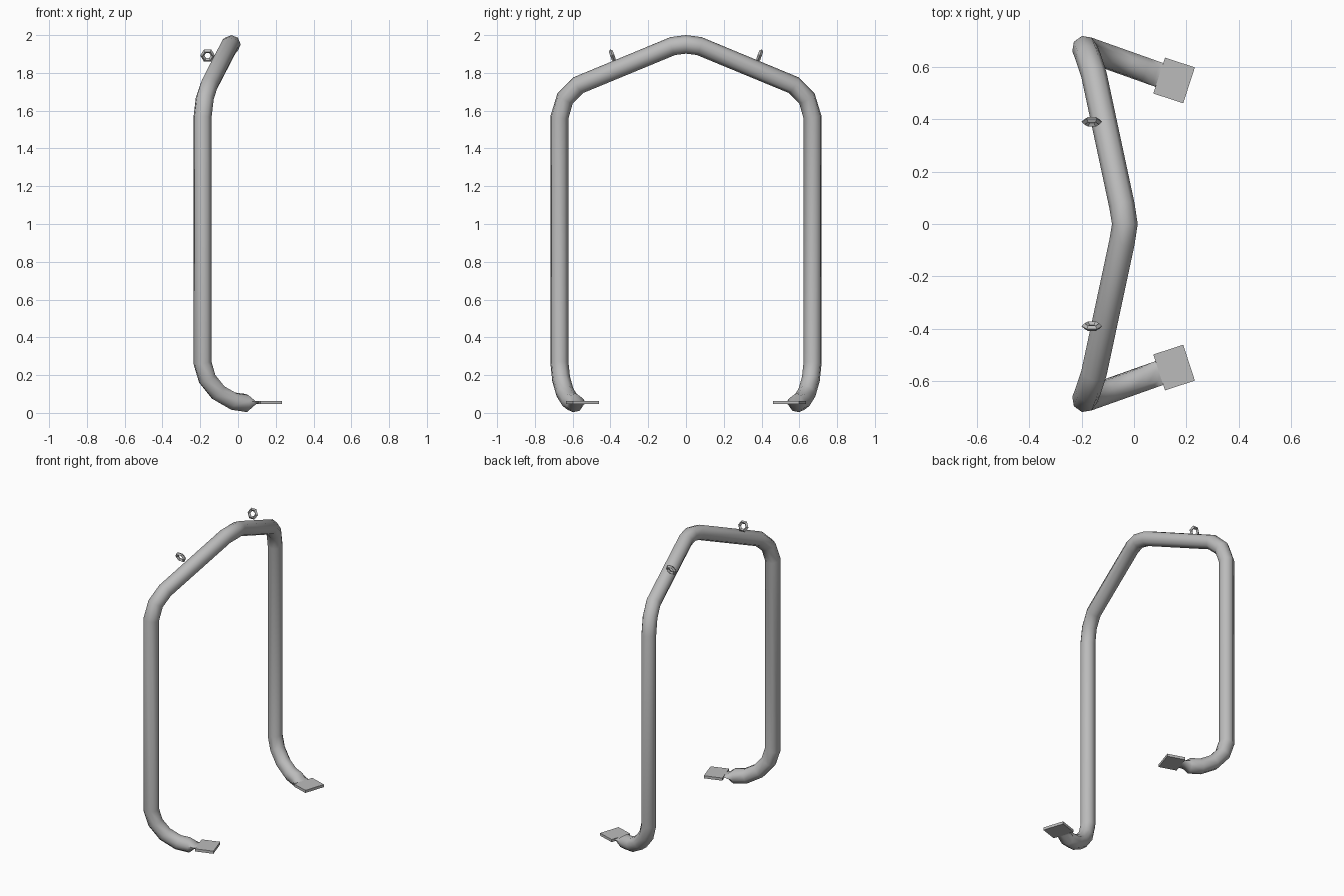
import bpy, bmesh
from math import radians, pi, cos, sin
from mathutils import Vector

cube = bpy.data.objects.get("Cube")
if cube:
    bpy.data.objects.remove(cube, do_unlink=True)

SIDES = 8
RADIUS = 0.049


def make_material(name, rgb):
    mat = bpy.data.materials.new(name)
    mat.use_nodes = True
    colour = (*rgb, 1.0)
    mat.diffuse_color = colour
    mat.node_tree.nodes["Principled BSDF"].inputs["Base Color"].default_value = colour
    return mat


steel = make_material("grey steel", (0.5, 0.5, 0.5))


def foot_y(x):
    """The foot runs inward as it runs forward."""
    return 0.67 - (x + 0.188) * 0.355


def sweep(name, path):
    """Sweep a round section along (x, y, z, flatness) points."""
    points = [Vector(p[:3]) for p in path]
    bm = bmesh.new()
    tangent, normal = Vector((0, 1, 0)), Vector((0, 0, 1))
    rings = []
    for i, point in enumerate(points):
        if i > 0:
            before = (point - points[i - 1]).normalized()
            after = (points[min(i + 1, len(points) - 1)] - point).normalized()
            new_tangent = (before + after).normalized()
            normal = tangent.rotation_difference(new_tangent) @ normal
            tangent = new_tangent
        side = tangent.cross(normal)
        ring = []
        for k in range(SIDES):
            a = 2 * pi * k / SIDES
            offset = (normal * cos(a) + side * sin(a)) * RADIUS
            offset.z *= path[i][3]
            ring.append(bm.verts.new(point + offset))
        rings.append(ring)
    for a, b in zip(rings, rings[1:]):
        for k in range(SIDES):
            n = (k + 1) % SIDES
            bm.faces.new((a[k], a[n], b[n], b[k]))
    bm.faces.new(rings[-1])
    bmesh.ops.recalc_face_normals(bm, faces=bm.faces)
    mesh = bpy.data.meshes.new(name)
    bm.to_mesh(mesh)
    bm.free()
    obj = bpy.data.objects.new(name, mesh)
    bpy.context.collection.objects.link(obj)
    mesh.materials.append(steel)
    return obj


# Bent tube: half of the hoop, from the peak down to the flattened foot
upper = [(-0.035, 0, 1.951, 1), (-0.046, 0.07, 1.942, 1),
         (-0.153, 0.57, 1.735, 1), (-0.176, 0.64, 1.665, 1),
         (-0.188, 0.67, 1.565, 1)]
lower = [(x, foot_y(x), z, flat) for x, z, flat in (
    (-0.188, 0.265, 1), (-0.163, 0.18, 1), (-0.105, 0.108, 1),
    (-0.025, 0.062, 1), (0.045, 0.052, 1),
    (0.085, 0.055, 0.2), (0.115, 0.055, 0.17))]
tube = sweep("tube_frame", upper + lower)
mirror = tube.modifiers.new("Mirror", 'MIRROR')
mirror.use_axis = (False, True, False)
mirror.use_clip = True
bpy.ops.object.select_all(action='DESELECT')
tube.select_set(True)
bpy.context.view_layer.objects.active = tube
bpy.ops.object.shade_smooth_by_angle(angle=radians(48))

for label, s in (("left", 1), ("right", -1)):
    # Mounting plate at the end of the foot
    bpy.ops.mesh.primitive_cube_add(size=1, location=(0.153, s * 0.548, 0.055),
                                    rotation=(0, 0, -s * radians(18)))
    plate = bpy.context.object
    plate.name = ("back_" if s > 0 else "front_") + "foot_plate"
    plate.scale = (0.12, 0.144, 0.018)
    plate.data.materials.append(steel)

    # Small eye ring standing on the sloping top tube
    bpy.ops.mesh.primitive_torus_add(major_segments=6, minor_segments=4,
                                     major_radius=0.028, minor_radius=0.011,
                                     location=(-0.161, s * 0.39, 1.892),
                                     rotation=(-s * radians(110), 0, 0))
    ring = bpy.context.object
    ring.name = ("back_" if s > 0 else "front_") + "eye_ring"
    ring.data.materials.append(steel)
